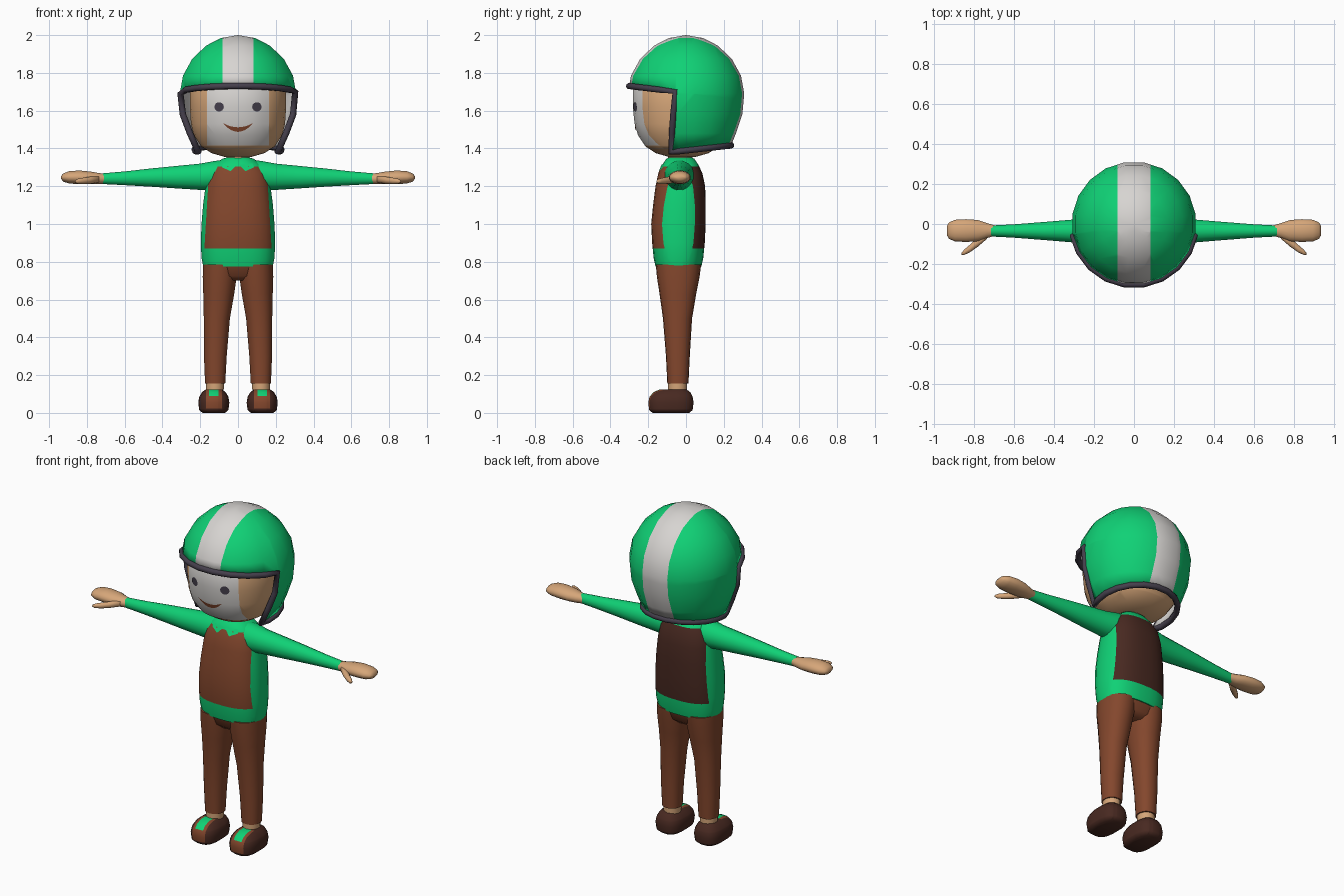
import bpy, bmesh, math
from mathutils import Vector
from mathutils.bvhtree import BVHTree

if "Cube" in bpy.data.objects:
    bpy.data.objects.remove(bpy.data.objects["Cube"])


def material(name, rgb):
    m = bpy.data.materials.new(name)
    m.diffuse_color = (*rgb, 1)
    m.use_nodes = True
    m.node_tree.nodes["Principled BSDF"].inputs["Base Color"].default_value = m.diffuse_color
    return m


GREEN = material("green", (0.005, 0.64, 0.18))
WHITE = material("off_white", (0.68, 0.66, 0.64))
SKIN = material("skin", (0.67, 0.38, 0.19))
BROWN = material("brown", (0.23, 0.063, 0.026))
DARK = material("dark_brown", (0.065, 0.022, 0.015))
TRIM = material("charcoal", (0.06, 0.05, 0.072))


def finish(name, bm, mats, angle=40):
    me = bpy.data.meshes.new(name)
    bm.to_mesh(me)
    bm.free()
    for m in mats:
        me.materials.append(m)
    me.shade_smooth()
    me.set_sharp_from_angle(angle=math.radians(angle))
    ob = bpy.data.objects.new(name, me)
    bpy.context.collection.objects.link(ob)
    return ob


def loft(rings, axis="z", n=20, p=2.0, cap=True):
    """Stack superellipse rings: each is (centre, radius_a, radius_b)."""
    bm = bmesh.new()
    rows = []
    for c, ra, rb in rings:
        row = []
        for i in range(n):
            a = math.tau * (i + 0.5) / n
            u, v = math.cos(a), math.sin(a)
            u = ra * math.copysign(abs(u) ** (2 / p), u)
            v = rb * math.copysign(abs(v) ** (2 / p), v)
            off = (u, v, 0) if axis == "z" else (0, u, v)
            row.append(bm.verts.new(Vector(c) + Vector(off)))
        rows.append(row)
    for r, s in zip(rows, rows[1:]):
        for i in range(n):
            j = (i + 1) % n
            bm.faces.new((r[i], r[j], s[j], s[i]))
    if cap:
        bm.faces.new(rows[0])
        bm.faces.new(rows[-1])
    bmesh.ops.remove_doubles(bm, verts=bm.verts, dist=1e-4)
    bmesh.ops.recalc_face_normals(bm, faces=bm.faces)
    return bm


def cut(bm, co, no, **kw):
    bmesh.ops.bisect_plane(bm, geom=bm.verts[:] + bm.edges[:] + bm.faces[:],
                           dist=1e-5, plane_co=co, plane_no=no, **kw)


def paint(bm, rule):
    bm.normal_update()
    for f in bm.faces:
        f.material_index = rule(f.calc_center_median(), f.normal)


def plate(name, target, polys, mat):
    """Thin painted shape laid on the front of the target object."""
    me = target.data
    tree = BVHTree.FromPolygons([v.co for v in me.vertices],
                                [list(f.vertices) for f in me.polygons])
    bm = bmesh.new()
    for poly in polys:
        vs = []
        for x, z in poly:
            hit = tree.ray_cast(Vector((x, -2, z)), Vector((0, 1, 0)))[0]
            vs.append(bm.verts.new((x, hit.y - 0.004, z)))
        bm.faces.new(vs)
    bmesh.ops.remove_doubles(bm, verts=bm.verts, dist=1e-4)
    for f in bm.faces:
        f.normal_update()
        if f.normal.y > 0:
            f.normal_flip()
    return finish(name, bm, [mat])


# Helmet shell: domed lathe with a face opening and a centre stripe
prof = [(2.0, 0), (1.985, .09), (1.945, .17), (1.875, .245), (1.785, .295),
        (1.69, .312), (1.58, .302), (1.48, .268), (1.35, .215)]
bm = loft([((0, 0, z), r, r) for z, r in prof], cap=False)
cut(bm, (0, 0, 1.39), (0, -0.11, 1), clear_inner=True)
for s in (-1, 1):
    cut(bm, (s * .083, 0, 0), (1, 0, 0))
cut(bm, (0, 0, 1.694), (0, 0.12, 1))
cut(bm, (0, -.06, 1.68), (0, 1, -0.07))
hole = [f for f in bm.faces for c in [f.calc_center_median()]
        if c.z + .12 * c.y < 1.694 and c.y + .06 - .07 * (c.z - 1.68) < 0]
bmesh.ops.delete(bm, geom=hole, context="FACES")
paint(bm, lambda c, n: int(abs(c.x) < .083))

# Follow the open rim for the trim path
edges = [e for e in bm.edges if e.is_boundary]
start = edges[0].verts[0]
path, v, prev = [], start, None
while True:
    path.append(v.co.copy())
    e = next(e for e in v.link_edges if e.is_boundary and e is not prev)
    v, prev = e.other_vert(v), e
    if v is start:
        break
helmet = finish("helmet_shell", bm, [GREEN, WHITE, WHITE], 60)
mod = helmet.modifiers.new("lining", "SOLIDIFY")
mod.thickness, mod.offset, mod.material_offset = 0.015, -1, 2

# Helmet trim tube
pts = [path[0]]
for q in path[1:]:
    if (q - pts[-1]).length > 0.02:
        pts.append(q)
cu = bpy.data.curves.new("helmet_trim", "CURVE")
cu.dimensions, cu.bevel_depth, cu.bevel_resolution = "3D", 0.017, 2
sp = cu.splines.new("POLY")
sp.points.add(len(pts) - 1)
for q, co in zip(sp.points, pts):
    q.co = (*co, 1)
sp.use_cyclic_u = True
cu.materials.append(TRIM)
bpy.context.collection.objects.link(bpy.data.objects.new("helmet_trim", cu))

# Head with a pale front face
bm = loft([((0, -.02, z), rx, ry) for z, rx, ry in
           [(1.355, .07, .07), (1.375, .14, .14), (1.41, .195, .195),
            (1.47, .235, .235), (1.53, .25, .253), (1.62, .256, .263),
            (1.72, .256, .263), (1.80, .22, .22)]], n=32, p=2.2)
for s in (-1, 1):
    cut(bm, (s * .165, 0, 0), (1, 0, 0))
cut(bm, (0, 0, 1.415), (0, 0, 1))
paint(bm, lambda c, n: int(abs(c.x) < .165 and c.z > 1.415 and c.y < -.1))
head = finish("head", bm, [SKIN, WHITE], 60)

# Eyes and smile
for s in (-1, 1):
    ring = [(s * .1 + .025 * math.cos(math.tau * i / 14),
             1.62 + .025 * math.sin(math.tau * i / 14)) for i in range(14)]
    plate("eye", head, [ring], TRIM)


def lip(t):
    return (.078 * t, 1.512 + .022 * t * t), (.078 * t, 1.488 + .044 * t * t)


ts = [-.98 + 1.96 * i / 12 for i in range(13)]
plate("mouth", head, [(lip(a)[0], lip(b)[0], lip(b)[1], lip(a)[1])
                      for a, b in zip(ts, ts[1:])], BROWN)

# Neck
finish("neck", loft([((0, -.03, 1.3), .065, .065), ((0, -.03, 1.42), .06, .065)]), [SKIN])

# Torso: green top with a brown chest panel and a dark back panel
bm = loft([((0, cy, z), rx, ry) for z, rx, cy, ry in
           [(.775, .185, -.04, .122), (.82, .194, -.04, .132), (.9, .198, -.04, .14),
            (1.0, .194, -.04, .145), (1.1, .186, -.035, .14), (1.2, .173, -.03, .132),
            (1.27, .158, -.03, .117), (1.315, .125, -.03, .095),
            (1.345, .085, -.03, .075), (1.352, .06, -.03, .06)]], n=28, p=2.5)
for s in (-1, 1):
    cut(bm, (s * .178, 0, .87), (s, 0, .06))
for z in (.87, 1.305):
    cut(bm, (0, 0, z), (0, 0, 1))


def shirt(c, n):
    if not .87 < c.z < 1.305 or abs(c.x) > .178 - .06 * (c.z - .87):
        return 0
    return 1 if c.y < -.035 else 2


paint(bm, shirt)
torso = finish("torso", bm, [GREEN, BROWN, DARK], 60)

# Pelvis
finish("pelvis", loft([((0, -.04, z), rx, ry) for z, rx, ry in
                       [(.70, .10, .07), (.725, .165, .1), (.79, .186, .121)]],
                      n=24, p=2.4), [BROWN], 60)

for s in (-1, 1):
    # Collar points
    plate("collar", torso, [[(s * .005, 1.315), (s * .04, 1.28),
                             (s * .085, 1.3), (s * .075, 1.32)]], GREEN)
    # Sleeve
    finish("sleeve", loft([((s * x, -.035, z), ry, rz) for x, z, ry, rz in
           [(.05, 1.255, .08, .085), (.12, 1.256, .08, .08), (.2, 1.25, .065, .071),
            (.32, 1.248, .057, .061), (.45, 1.246, .046, .05),
            (.6, 1.242, .034, .037), (.715, 1.24, .028, .029)]], "x", 16), [GREEN], 60)
    # Mitten hand and thumb
    finish("hand", loft([((s * x, -.033, z), ry, rz) for x, z, ry, rz in
           [(.69, 1.24, .025, .025), (.735, 1.24, .038, .03), (.78, 1.244, .054, .034),
            (.84, 1.247, .058, .037), (.895, 1.247, .055, .033),
            (.925, 1.246, .042, .022), (.936, 1.246, .024, .008)]], "x", 16), [SKIN], 70)
    finish("thumb", loft([((s * x, y, z), ry, rz) for x, y, z, ry, rz in
           [(.735, -.055, 1.238, .02, .018), (.78, -.09, 1.232, .024, .019),
            (.82, -.122, 1.228, .02, .017), (.85, -.142, 1.226, .014, .013),
            (.862, -.15, 1.226, .006, .006)]], "x", 10), [SKIN], 70)
    # Trouser leg
    finish("trouser_leg", loft([((s * x, y, z), rx, ry) for z, x, rx, y, ry in
           [(.155, .121, .054, -.043, .056), (.3, .12, .061, -.043, .063),
            (.5, .112, .07, -.045, .077), (.63, .102, .083, -.043, .097),
            (.72, .097, .091, -.041, .113), (.785, .094, .092, -.04, .12)]],
           n=18, p=2.2), [BROWN], 60)
    # Ankle
    finish("ankle", loft([((s * .122, -.045, .1), .047, .05),
                          ((s * .122, -.045, .17), .049, .051)], n=14), [SKIN])
    # Shoe with a brown toe panel and green laces
    cx = s * .128
    bm = loft([((cx, y, z), rx, ry) for z, rx, y, ry in
               [(0, .06, -.08, .098), (.015, .078, -.08, .116), (.055, .083, -.08, .121),
                (.085, .078, -.079, .115), (.11, .063, -.075, .098),
                (.125, .042, -.068, .07)]], n=20, p=2.8)
    for w in (-.042, -.026, .026, .042):
        cut(bm, (cx + w, 0, 0), (1, 0, 0))
    for z in (.022, .09):
        cut(bm, (0, 0, z), (0, 0, 1))
    cut(bm, (0, -.09, 0), (0, 1, 0))

    def leather(c, n):
        d = abs(c.x - cx)
        if c.y > -.09 or c.z < .022 or d > .042:
            return 0
        return 2 if c.z > .09 and d < .026 else 1

    paint(bm, leather)
    finish("shoe", bm, [DARK, BROWN, GREEN], 50)
